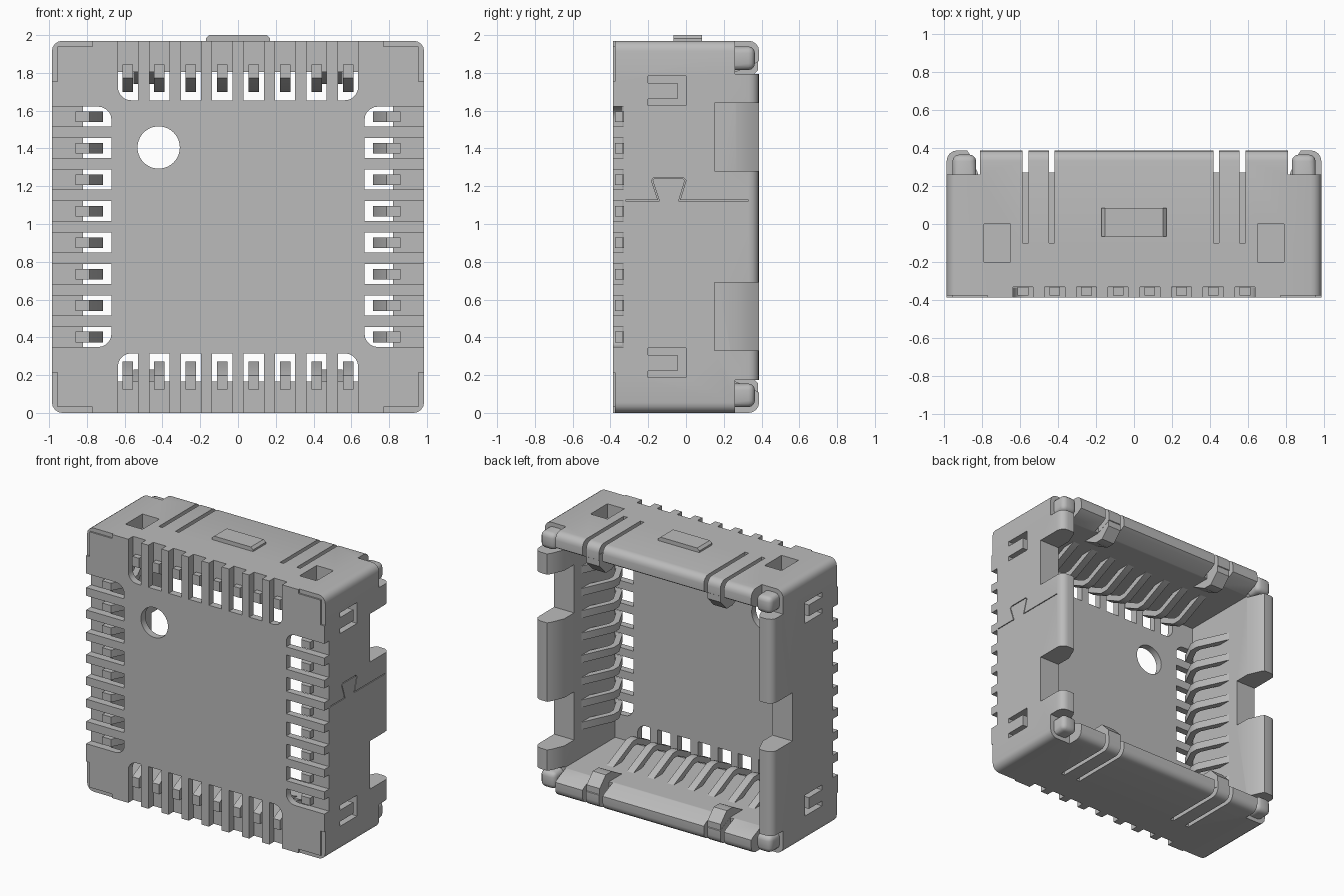
import bpy, bmesh, math
from mathutils import Vector, Matrix

old = bpy.data.objects.get("Cube")
if old:
    bpy.data.objects.remove(old, do_unlink=True)

H = 0.985      # half width of the frame, also its centre height
D = 0.387      # half depth
W = 0.82       # half width of the cavity

grey = bpy.data.materials.new("plain grey")
grey.use_nodes = True
grey.diffuse_color = (0.5, 0.5, 0.5, 1)
grey.node_tree.nodes["Principled BSDF"].inputs["Base Color"].default_value = (0.5, 0.5, 0.5, 1)


def side(k):
    """Local (along, depth, outward) to world: 0 top, 1 right, 2 bottom, 3 left."""
    return Matrix.Translation((0, 0, H)) @ Matrix.Rotation(k * math.pi / 2, 4, "Y")


def prism(bm, pts, vec, k=0):
    m = side(k)
    vec = Vector(vec)
    a = [bm.verts.new(m @ Vector(p)) for p in pts]
    b = [bm.verts.new(m @ (Vector(p) + vec)) for p in pts]
    n = len(pts)
    bm.faces.new(a)
    bm.faces.new(b[::-1])
    for i in range(n):
        bm.faces.new((a[i], a[(i + 1) % n], b[(i + 1) % n], b[i]))


def box(bm, t, y, r, k=0):
    prism(bm, [(t[0], y[0], r[0]), (t[1], y[0], r[0]), (t[1], y[1], r[0]), (t[0], y[1], r[0])],
          (0, 0, r[1] - r[0]), k)


def ribbon(path, width):
    """Outline of a constant-width strip along a 2D path."""
    path = [Vector(p) for p in path]
    left, right = [], []
    for i, p in enumerate(path):
        d0 = (p - path[max(i - 1, 0)]).normalized()
        d1 = (path[min(i + 1, len(path) - 1)] - p).normalized()
        d0, d1 = (d0 if i else d1), (d1 if i < len(path) - 1 else d0)
        n0, n1 = Vector((-d0.y, d0.x)), Vector((-d1.y, d1.x))
        off = (n0 + n1) * (width / 2 / (1 + n0.dot(n1)))
        left.append(p + off)
        right.append(p - off)
    return left + right[::-1]


def finish(name, bm):
    bmesh.ops.recalc_face_normals(bm, faces=bm.faces)
    me = bpy.data.meshes.new(name)
    bm.to_mesh(me)
    bm.free()
    me.materials.append(grey)
    ob = bpy.data.objects.new(name, me)
    bpy.context.collection.objects.link(ob)
    return ob


def activate(ob):
    bpy.ops.object.select_all(action="DESELECT")
    ob.select_set(True)
    bpy.context.view_layer.objects.active = ob


def cut(ob, bm):
    tool = finish("cutter", bm)
    tool.hide_render = True
    mod = ob.modifiers.new("cut", "BOOLEAN")
    mod.operation, mod.solver, mod.object = "DIFFERENCE", "EXACT", tool
    activate(ob)
    bpy.ops.object.modifier_apply(modifier=mod.name)
    bpy.data.objects.remove(tool, do_unlink=True)


# Outer shell, rounded at its corners and around the back
bm = bmesh.new()
box(bm, (-H, H), (-D, D), (-H, H))
edges = [e for e in bm.edges if (e.verts[0].co.y > 0) or (e.verts[1].co.y > 0)]
bmesh.ops.bevel(bm, geom=edges, offset=0.055, segments=4, profile=0.5, affect="EDGES")
frame = finish("frame", bm)

# Cavity open to the back, with a flared lip
bm = bmesh.new()
rings = []
for y, w in ((-0.335, W), (0.265, W), (0.36, 0.86), (0.42, 0.9)):
    rings.append([bm.verts.new((sx * w, y, H + sz * w)) for sx, sz in ((-1, -1), (1, -1), (1, 1), (-1, 1))])
bm.faces.new(rings[0])
bm.faces.new(rings[-1])
for a, b in zip(rings, rings[1:]):
    for i in range(4):
        bm.faces.new((a[i], a[(i + 1) % 4], b[(i + 1) % 4], b[i]))
cut(frame, bm)

# Finger slots around the front, rounded at the ends of each row
rows = [(i - 3.5) / 6 for i in range(8)]
bm = bmesh.new()
for k in range(4):
    for c in rows:
        pts = [(-0.053, 1.1), (-0.053, 0.67), (0.053, 0.67), (0.053, 1.1)]
        if abs(c) > 0.55:
            arc = [(0.053 - 0.07 + 0.07 * math.sin(a), 0.74 - 0.07 * math.cos(a))
                   for a in [j * math.pi / 10 for j in range(6)]]
            pts = pts[:2] + arc + pts[3:]
        s = 1 if c > 0 else -1
        prism(bm, [(c + s * t, -0.5, r) for t, r in pts], (0, 0.17, 0), k)
cut(frame, bm)

# Back corner notches and shallow front corner steps
bm = bmesh.new()
for k in range(4):
    box(bm, (0.81, 1.1), (0.26, 0.5), (0.81, 1.1), k)
    step = [(0.77, 0.955), (0.955, 0.955), (0.955, 0.77), (1.1, 0.77), (1.1, 1.1), (0.77, 1.1)]
    prism(bm, [(t, -0.5, r) for t, r in step], (0, 0.125, 0), k)
cut(frame, bm)

bm = bmesh.new()
# Slits beside the latches on top and bottom
for k in (0, 2):
    for t in (-0.57, -0.433, 0.433, 0.57):
        slit = [(-0.1, 1.1), (-0.1, 0.88), (0.27, 0.88), (0.27, 0.7), (0.5, 0.7), (0.5, 1.1)]
        prism(bm, [(t - 0.015, y, r) for y, r in slit], (0.03, 0, 0), k)
# Pockets on top
for c in (-0.72, 0.72):
    box(bm, (c - 0.07, c + 0.07), (-0.2, 0), (0.88, 1.1))
# U-shaped clip cuts on both sides
for k in (1, 3):
    for c in (-0.72, 0.72):
        clip = [(-0.078, -0.2), (-0.078, 0), (0.078, 0), (0.078, -0.2),
                (0.042, -0.2), (0.042, -0.045), (-0.042, -0.045), (-0.042, -0.2)]
        prism(bm, [(c + t, y, 0.9) for t, y in clip], (0, 0, 0.2), k)
# Key openings in the back rim: two on the right, one on the left
for k, c in ((1, -0.475), (1, 0.475), (3, 0)):
    box(bm, (c - 0.18, c + 0.18), (0.15, 0.5), (0.7, 1.1), k)
# Round hole in the front plate
prism(bm, [(-0.42 + 0.112 * math.cos(a), -0.5, 0.42 + 0.112 * math.sin(a))
           for a in [i * math.pi / 20 for i in range(40)]], (0, 0.3, 0))
cut(frame, bm)

# Dovetail seam on the right side
bm = bmesh.new()
seam = [(-0.32, 1.125), (-0.145, 1.125), (-0.18, 1.23), (-0.17, 1.243), (-0.015, 1.243),
        (-0.003, 1.23), (-0.035, 1.125), (0.33, 1.125)]
prism(bm, [(H - p.y, p.x, 0.975) for p in ribbon(seam, 0.006)], (0, 0, 0.1), 1)
cut(frame, bm)

# Bent spring fingers behind the slots
names = ("top", "right", "bottom", "left")
parts = [frame]
spring = [(-0.355, 0.86), (-0.355, 0.80), (-0.225, 0.735), (-0.17, 0.735), (0.08, 0.85)]
for k in range(4):
    bm = bmesh.new()
    for c in rows:
        prism(bm, [(c - 0.028, p.x, p.y) for p in ribbon(spring, 0.042)], (0.056, 0, 0), k)
    parts.append(finish(names[k] + "_spring_fingers", bm))

# Latch hooks inside the top and bottom rims
for k in (0, 2):
    bm = bmesh.new()
    for c in (-0.5, 0.5):
        hook = [(0.1, 0.83), (0.24, 0.755), (0.31, 0.755), (0.382, 0.83), (0.382, 0.92), (0.1, 0.92)]
        prism(bm, [(c - 0.054, y, r) for y, r in hook], (0.108, 0, 0), k)
    parts.append(finish(names[k] + "_latch_hooks", bm))

# Rounded inset blocks in the back corners
for k in range(4):
    bm = bmesh.new()
    box(bm, (0.83, 0.955), (0.2, 0.365), (0.83, 0.955), k)
    bmesh.ops.recalc_face_normals(bm, faces=bm.faces)
    edges = [e for e in bm.edges if max(v.co.y for v in e.verts) > 0.3]
    bmesh.ops.bevel(bm, geom=edges, offset=0.035, segments=3, profile=0.5, affect="EDGES")
    parts.append(finish(names[k] + "_corner_block", bm))

# Raised tab on top
bm = bmesh.new()
tab = [(-0.17, 0.97), (-0.17, 0.998), (-0.152, 1.015), (0.152, 1.015), (0.17, 0.998), (0.17, 0.97)]
prism(bm, [(t, -0.065, r) for t, r in tab], (0, 0.15, 0))
parts.append(finish("top_tab", bm))

for ob in parts:
    activate(ob)
    bpy.ops.object.shade_smooth_by_angle(angle=math.radians(30))
